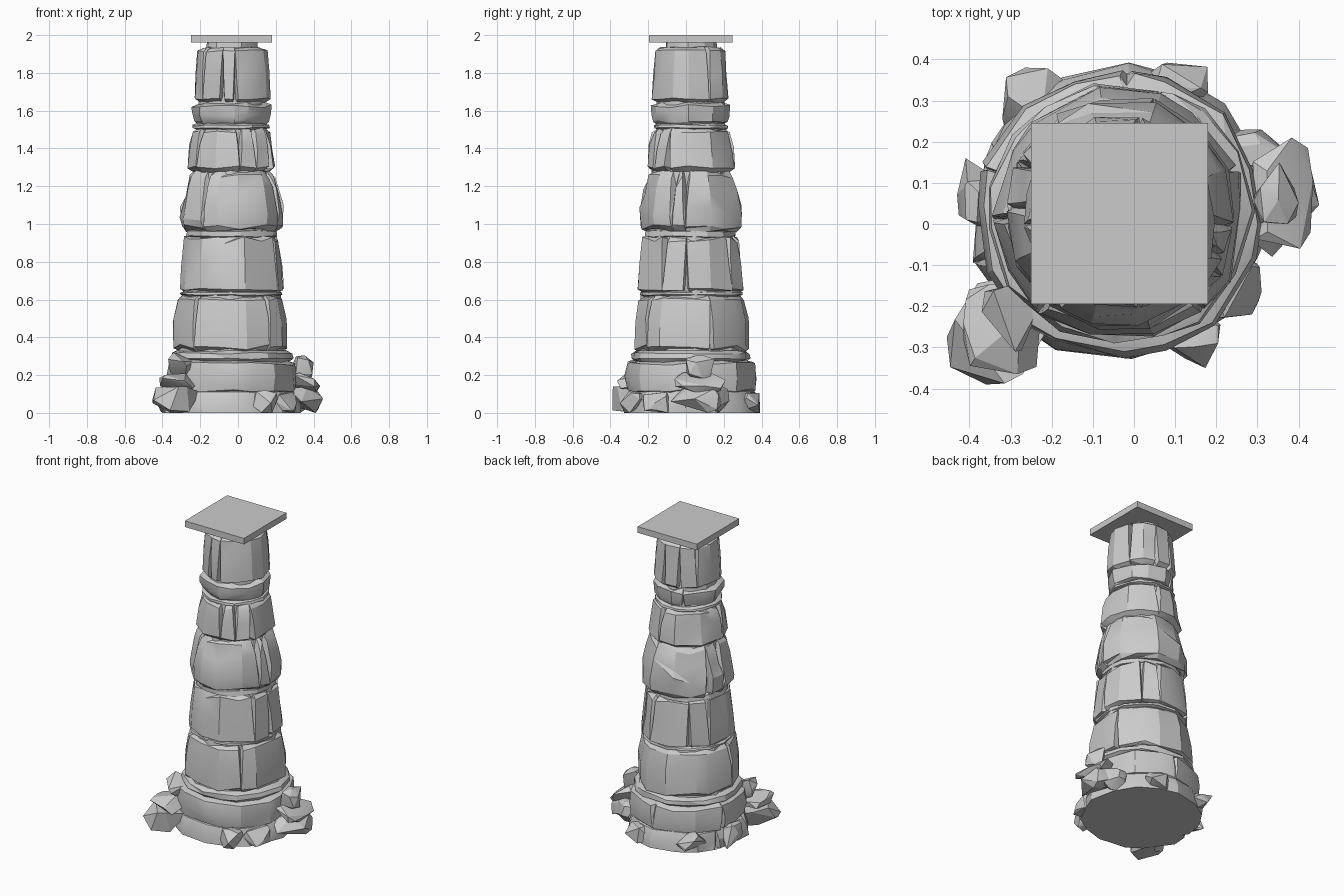
import bpy, bmesh, math, random
from mathutils import Vector

if "Cube" in bpy.data.objects:
    bpy.data.objects.remove(bpy.data.objects["Cube"])

CX, CY = -0.035, 0.025          # axis of the leaning-in stone shaft


def finish(bm, name, angle=25):
    bmesh.ops.recalc_face_normals(bm, faces=bm.faces)
    me = bpy.data.meshes.new(name)
    bm.to_mesh(me)
    bm.free()
    ob = bpy.data.objects.new(name, me)
    bpy.context.collection.objects.link(ob)
    bpy.ops.object.select_all(action='DESELECT')
    ob.select_set(True)
    bpy.context.view_layer.objects.active = ob
    bpy.ops.object.shade_smooth_by_angle(angle=math.radians(angle))
    return ob


def drum(name, rings, seed, sides=14, cracks=0, depth=0.045, width=0.06, jit=0.008, zjit=0.008, flat_base=False):
    """Hewn stone drum: irregular rings (z, radius) with V-shaped cracks tapering down or up."""
    rnd = random.Random(seed)
    cracked = set(rnd.sample(range(sides), cracks))
    cols = []                   # angle, side of crack (-1, 0, 1 or None), opens at top, column jitter
    for i in range(sides):
        a = (i + rnd.uniform(-0.25, 0.25)) * 2 * math.pi / sides
        j = rnd.uniform(-jit, jit)
        if i in cracked:
            up = rnd.random() < 0.75
            cols += [(a, s, up, j) for s in (-1, 0, 1)]
        else:
            cols.append((a, None, True, j))
    bm = bmesh.new()
    z0, z1 = rings[0][0], rings[-1][0]
    loops = []
    for k, (z, r) in enumerate(rings):
        loop = []
        for a, s, up, j in cols:
            t = (z - z0) / (z1 - z0)
            t = t if up else 1 - t
            rad = r + j + rnd.uniform(-jit, jit) * 0.6
            ang = a
            if s is not None:
                ang += s * width * (0.08 + 0.92 * t)
                if s == 0:
                    rad -= depth * (0.1 + 0.9 * t)
            dz = rnd.uniform(-zjit, zjit)
            if 0 < k < len(rings) - 1 and rings[k + 1][0] - rings[k - 1][0] > 0.15:
                dz *= 3
            if flat_base and k == 0:
                dz = 0
            loop.append(bm.verts.new((CX + rad * math.cos(ang), CY + rad * math.sin(ang), z + dz)))
        loops.append(loop)
    n = len(cols)
    for lo, hi in zip(loops, loops[1:]):
        for i in range(n):
            a, b, c, d = lo[i], lo[(i + 1) % n], hi[(i + 1) % n], hi[i]
            if rnd.random() < 0.5:
                bm.faces.new((a, b, c)); bm.faces.new((a, c, d))
            else:
                bm.faces.new((a, b, d)); bm.faces.new((b, c, d))
    caps = [bm.faces.new(loops[0]), bm.faces.new(loops[-1])]
    bmesh.ops.triangulate(bm, faces=caps)
    return finish(bm, name)


def rock(name, lo, hi, seed, points=15):
    """Faceted boulder: convex hull of random points stretched to fill the box lo..hi."""
    rnd = random.Random(seed)
    pts = []
    for i in range(points):
        v = Vector([rnd.gauss(0, 1) for _ in range(3)]).normalized()
        v /= max(abs(c) for c in v) ** 0.5
        pts.append(v)
    mn = [min(p[i] for p in pts) for i in range(3)]
    mx = [max(p[i] for p in pts) for i in range(3)]
    bm = bmesh.new()
    for p in pts:
        bm.verts.new([lo[i] + (p[i] - mn[i]) / (mx[i] - mn[i]) * (hi[i] - lo[i]) for i in range(3)])
    res = bmesh.ops.convex_hull(bm, input=bm.verts)
    junk = [e for e in res["geom_interior"] if isinstance(e, bmesh.types.BMVert)]
    bmesh.ops.delete(bm, geom=junk, context='VERTS')
    return finish(bm, name, 20)


def box(name, c, s):
    bm = bmesh.new()
    bmesh.ops.create_cube(bm, size=1)
    for v in bm.verts:
        v.co = [c[i] + v.co[i] * s[i] for i in range(3)]
    return finish(bm, name)


# Square top slab and its neck
box("top_slab", (CX, CY, 1.98), (0.43, 0.44, 0.04))
drum("neck", [(1.90, 0.14), (1.962, 0.135)], 1, sides=12, zjit=0, jit=0.004)

# Inner core seen in the joints between drums
drum("core", [(0.05, 0.31), (0.33, 0.285), (0.64, 0.258), (0.95, 0.232),
              (1.26, 0.205), (1.52, 0.18), (1.65, 0.175), (1.9, 0.15)], 2, sides=16, jit=0.005)

# Stacked drums, bottom to top
drum("base_course", [(0, 0.358), (0.06, 0.355), (0.115, 0.335), (0.13, 0.30)], 3,
     sides=16, cracks=3, depth=0.03, jit=0.012, flat_base=True)
drum("second_course", [(0.105, 0.31), (0.12, 0.338), (0.19, 0.348), (0.26, 0.338), (0.28, 0.29)], 4,
     sides=16, cracks=2, depth=0.025, jit=0.008)
drum("collar_course", [(0.27, 0.30), (0.285, 0.324), (0.315, 0.318), (0.328, 0.29)], 5, sides=15, jit=0.008, zjit=0.005)
drum("lower_drum", [(0.325, 0.27), (0.342, 0.306), (0.48, 0.304), (0.60, 0.28), (0.622, 0.25)], 6,
     cracks=4, width=0.05)
drum("joint_low", [(0.615, 0.25), (0.625, 0.276), (0.638, 0.274), (0.648, 0.25)], 7, zjit=0.004, jit=0.005)
drum("middle_drum", [(0.64, 0.25), (0.655, 0.284), (0.78, 0.272), (0.915, 0.255), (0.932, 0.225)], 8,
     cracks=6)
drum("joint_middle", [(0.925, 0.22), (0.935, 0.244), (0.962, 0.240), (0.972, 0.22)], 9, zjit=0.004, jit=0.006)
drum("bulging_drum", [(0.968, 0.245), (0.985, 0.272), (1.06, 0.278), (1.16, 0.252), (1.25, 0.228), (1.29, 0.19)], 10,
     cracks=5, width=0.1, depth=0.05, jit=0.01, zjit=0.014)
drum("upper_drum", [(1.275, 0.20), (1.30, 0.236), (1.40, 0.222), (1.485, 0.204), (1.505, 0.18)], 11,
     sides=13, cracks=6, width=0.09, depth=0.055)
drum("joint_upper", [(1.50, 0.18), (1.507, 0.203), (1.522, 0.20), (1.53, 0.18)], 12, zjit=0.004, jit=0.005)
drum("ring_drum", [(1.525, 0.17), (1.54, 0.192), (1.575, 0.203), (1.625, 0.207), (1.64, 0.17)], 13,
     sides=12, cracks=1, depth=0.03, zjit=0.01)
drum("cap_drum", [(1.645, 0.17), (1.665, 0.206), (1.79, 0.199), (1.915, 0.188), (1.932, 0.165)], 14,
     sides=13, cracks=7, width=0.07, depth=0.05)

# Fallen boulders around the foot: box low corner, box high corner
boulders = [
    ("right_boulder", (0.24, -0.08, 0), (0.45, 0.19, 0.14)),
    ("right_boulder_mid", (0.28, -0.06, 0.11), (0.435, 0.21, 0.215)),
    ("right_boulder_top", (0.29, 0.0, 0.18), (0.40, 0.15, 0.305)),
    ("left_boulder", (-0.455, -0.39, 0), (-0.20, -0.13, 0.14)),
    ("left_boulder_mid", (-0.415, -0.365, 0.12), (-0.22, -0.14, 0.21)),
    ("left_boulder_top", (-0.37, -0.31, 0.19), (-0.23, -0.15, 0.32)),
    ("back_left_boulder", (-0.32, 0.22, 0), (-0.17, 0.38, 0.13)),
    ("left_side_boulder", (-0.43, -0.01, 0), (-0.33, 0.16, 0.14)),
    ("front_right_boulder", (0.08, -0.35, 0), (0.21, -0.20, 0.12)),
    ("right_front_boulder", (0.18, -0.23, 0), (0.31, -0.05, 0.11)),
    ("back_boulder", (0.0, 0.26, 0), (0.18, 0.392, 0.11)),
    ("back_right_boulder", (0.22, 0.10, 0), (0.38, 0.23, 0.14)),
]
for i, (name, lo, hi) in enumerate(boulders):
    rock(name, lo, hi, 40 + i)
